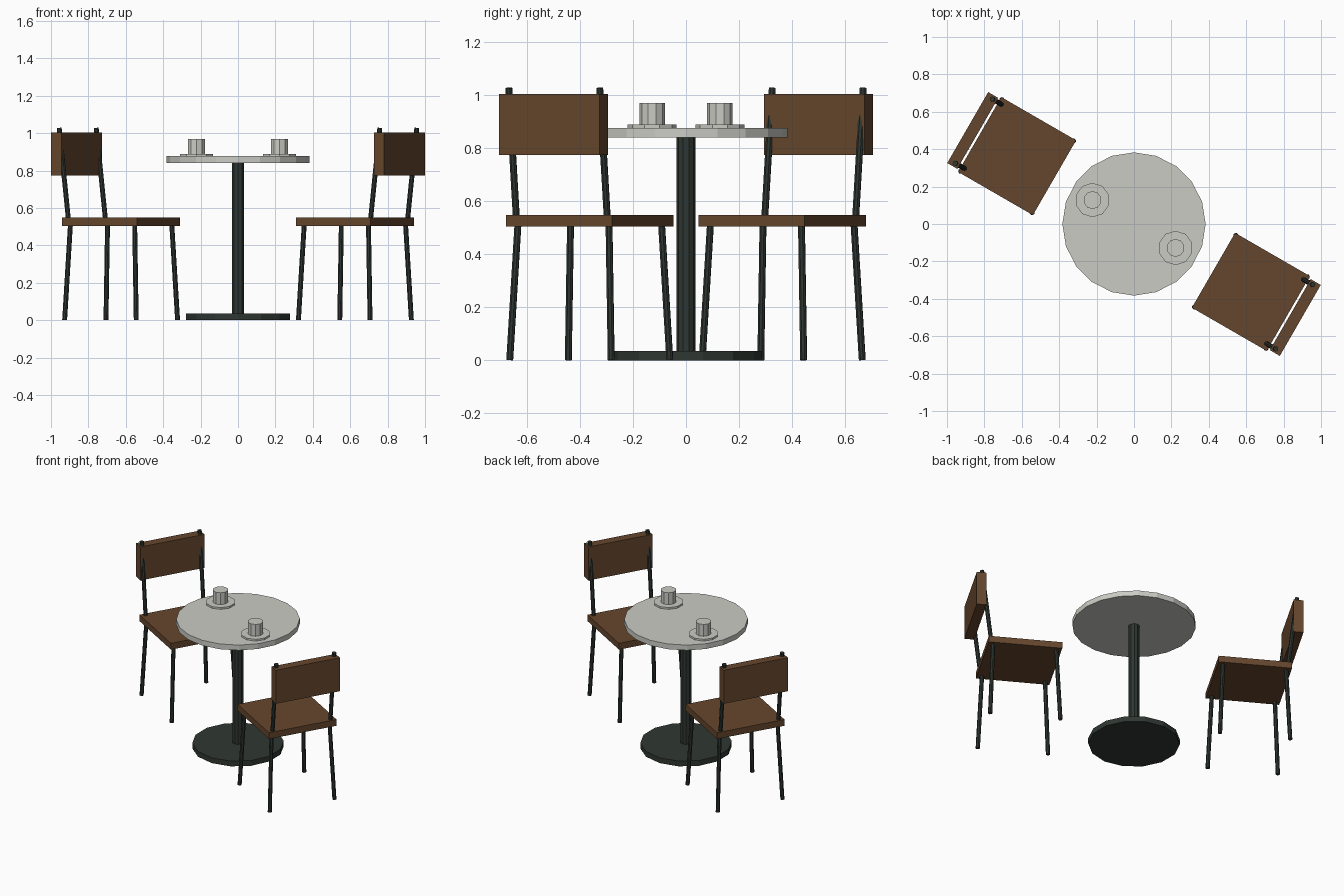
import bpy, math
from mathutils import Vector, Matrix

if "Cube" in bpy.data.objects:
    bpy.data.objects.remove(bpy.data.objects["Cube"])


def material(name, rgb):
    m = bpy.data.materials.new(name)
    m.diffuse_color = (*rgb, 1)
    m.use_nodes = True
    m.node_tree.nodes["Principled BSDF"].inputs["Base Color"].default_value = m.diffuse_color
    return m


WOOD = material("brown wood", (0.13, 0.062, 0.026))
METAL = material("dark metal", (0.028, 0.038, 0.032))
STONE = material("pale stone", (0.60, 0.60, 0.56))


def finish(name, mat, frame=None):
    ob = bpy.context.object
    ob.name = name
    ob.data.materials.append(mat)
    if frame is not None:
        bpy.context.view_layer.update()
        ob.matrix_world = frame @ ob.matrix_world
    return ob


def box(name, lo, hi, mat, frame):
    lo, hi = Vector(lo), Vector(hi)
    bpy.ops.mesh.primitive_cube_add(size=1, location=(lo + hi) / 2)
    bpy.context.object.scale = hi - lo
    finish(name, mat, frame)


def disc(name, x, y, z0, z1, r, sides, mat):
    bpy.ops.mesh.primitive_cylinder_add(vertices=sides, radius=r, depth=z1 - z0,
                                        location=(x, y, (z0 + z1) / 2))
    finish(name, mat)


def rod(name, a, b, r, mat, frame):
    a, b = Vector(a), Vector(b)
    d = b - a
    bpy.ops.mesh.primitive_cylinder_add(vertices=8, radius=r, depth=d.length,
                                        location=(a + b) / 2,
                                        rotation=d.to_track_quat('Z', 'Y').to_euler())
    finish(name, mat, frame)


# Pedestal table
disc("table_base", 0, 0, 0, 0.036, 0.284, 14, METAL)
disc("table_column", 0, 0, 0.03, 0.845, 0.035, 10, METAL)
disc("table_top", 0, 0, 0.841, 0.877, 0.383, 20, STONE)

# A cup and saucer plus a chair on each side, turned half round
for side, turn in (("right", 0), ("left", math.pi)):
    s = 1 if turn == 0 else -1
    disc(side + "_saucer", 0.222 * s, -0.128 * s, 0.876, 0.889, 0.092, 10, STONE)
    disc(side + "_cup", 0.222 * s, -0.128 * s, 0.885, 0.97, 0.048, 10, STONE)

    # Chair frame: local x points away from the table
    frame = (Matrix.Rotation(turn, 4, 'Z') @ Matrix.Translation((0.625, -0.363, 0))
             @ Matrix.Rotation(math.radians(-30), 4, 'Z'))
    box(side + "_seat", (-0.231, -0.231, 0.505), (0.231, 0.231, 0.548), WOOD, frame)
    box(side + "_backrest", (0.243, -0.219, 0.775), (0.305, 0.219, 1.004), WOOD, frame)
    for v in (-1, 1):
        rod(side + "_back_post", (0.21, 0.198 * v, 0.53), (0.268, 0.198 * v, 1.028),
            0.0135, METAL, frame)
        for u in (-1, 1):
            rod(side + "_leg", (0.221 * u, 0.221 * v, 0.001), (0.198 * u, 0.198 * v, 0.52),
                0.0135, METAL, frame)
